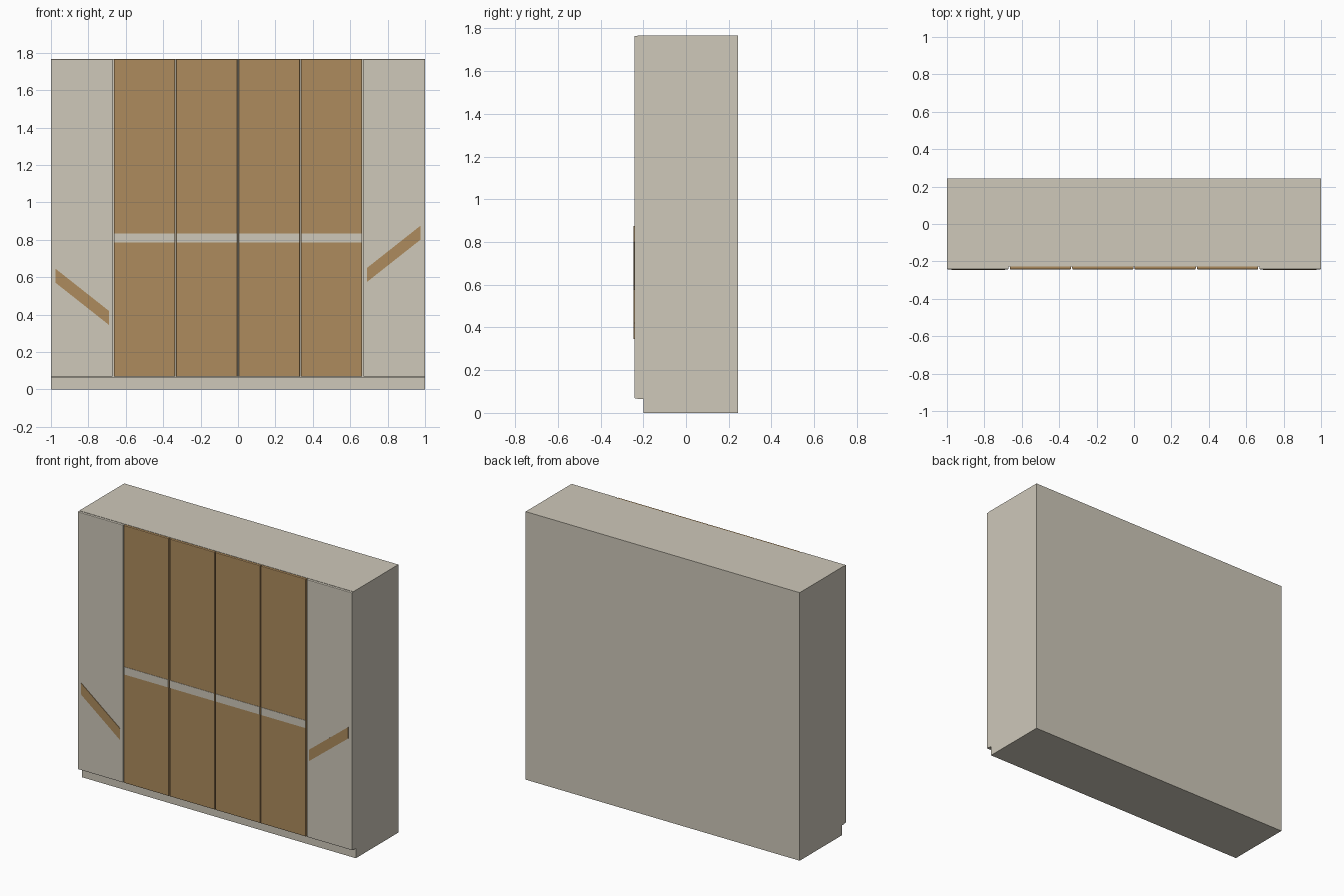
import bpy, bmesh

if "Cube" in bpy.data.objects:
    bpy.data.objects.remove(bpy.data.objects["Cube"])


def material(name, color):
    m = bpy.data.materials.new(name)
    m.diffuse_color = (*color, 1)
    m.use_nodes = True
    m.node_tree.nodes["Principled BSDF"].inputs["Base Color"].default_value = m.diffuse_color
    return m


CREAM = material("cream", (0.62, 0.58, 0.49))
WOOD = material("wood", (0.42, 0.26, 0.11))


def plate(name, outline, y0, y1, mat, bevel=0):
    """Extrude an x-z outline from the front y0 to the back y1."""
    bm = bmesh.new()
    face = bm.faces.new([bm.verts.new((x, y0, z)) for x, z in outline])
    ext = bmesh.ops.extrude_face_region(bm, geom=[face])
    verts = [v for v in ext["geom"] if isinstance(v, bmesh.types.BMVert)]
    bmesh.ops.translate(bm, vec=(0, y1 - y0, 0), verts=verts)
    bmesh.ops.recalc_face_normals(bm, faces=bm.faces)
    if bevel:
        # soften only the edges of the front face
        edges = [e for e in bm.edges if all(abs(v.co.y - y0) < 1e-5 for v in e.verts)]
        bmesh.ops.bevel(bm, geom=edges, offset=bevel, segments=2, profile=0.5,
                        affect='EDGES')
    me = bpy.data.meshes.new(name)
    bm.to_mesh(me)
    bm.free()
    me.materials.append(mat)
    ob = bpy.data.objects.new(name, me)
    bpy.context.collection.objects.link(ob)
    return ob


def rect(x0, x1, z0, z1):
    return [(x0, z0), (x1, z0), (x1, z1), (x0, z1)]


FRONT, DOOR_BACK, BACK = -0.242, -0.226, 0.243
BASE, TOP = 0.065, 1.768

# recessed plinth and cabinet body
plate("plinth", rect(-1, 1, 0, BASE), -0.2, BACK, CREAM)
plate("cabinet_body", rect(-1, 1, BASE, TOP), DOOR_BACK, BACK, CREAM)

# six doors: the outer pair cream, the middle four wood with a cream band
WIDTH, GAP = 1 / 3, 0.003
for i in range(6):
    x0 = -1 + i * WIDTH + (GAP if i > 0 else 0)
    x1 = -1 + (i + 1) * WIDTH - (GAP if i < 5 else 0)
    outer = i in (0, 5)
    plate(f"door_{i + 1}", rect(x0, x1, BASE + 0.003, TOP - 0.002), FRONT, DOOR_BACK,
          CREAM if outer else WOOD, bevel=0.004)
    if not outer:
        plate(f"door_band_{i + 1}", rect(x0 + 0.002, x1 - 0.002, 0.785, 0.835),
              FRONT - 0.002, FRONT + 0.002, CREAM)


def slanted_handle(name, x0, z0, x1, z1, height=0.075):
    outline = [(x0, z0), (x1, z1), (x1, z1 + height), (x0, z0 + height)]
    plate(name, outline, FRONT - 0.003, FRONT + 0.002, WOOD)


# slanted wood inlays on the outer doors
slanted_handle("left_inlay", -0.975, 0.57, -0.69, 0.345)
slanted_handle("right_inlay", 0.69, 0.575, 0.975, 0.80)
